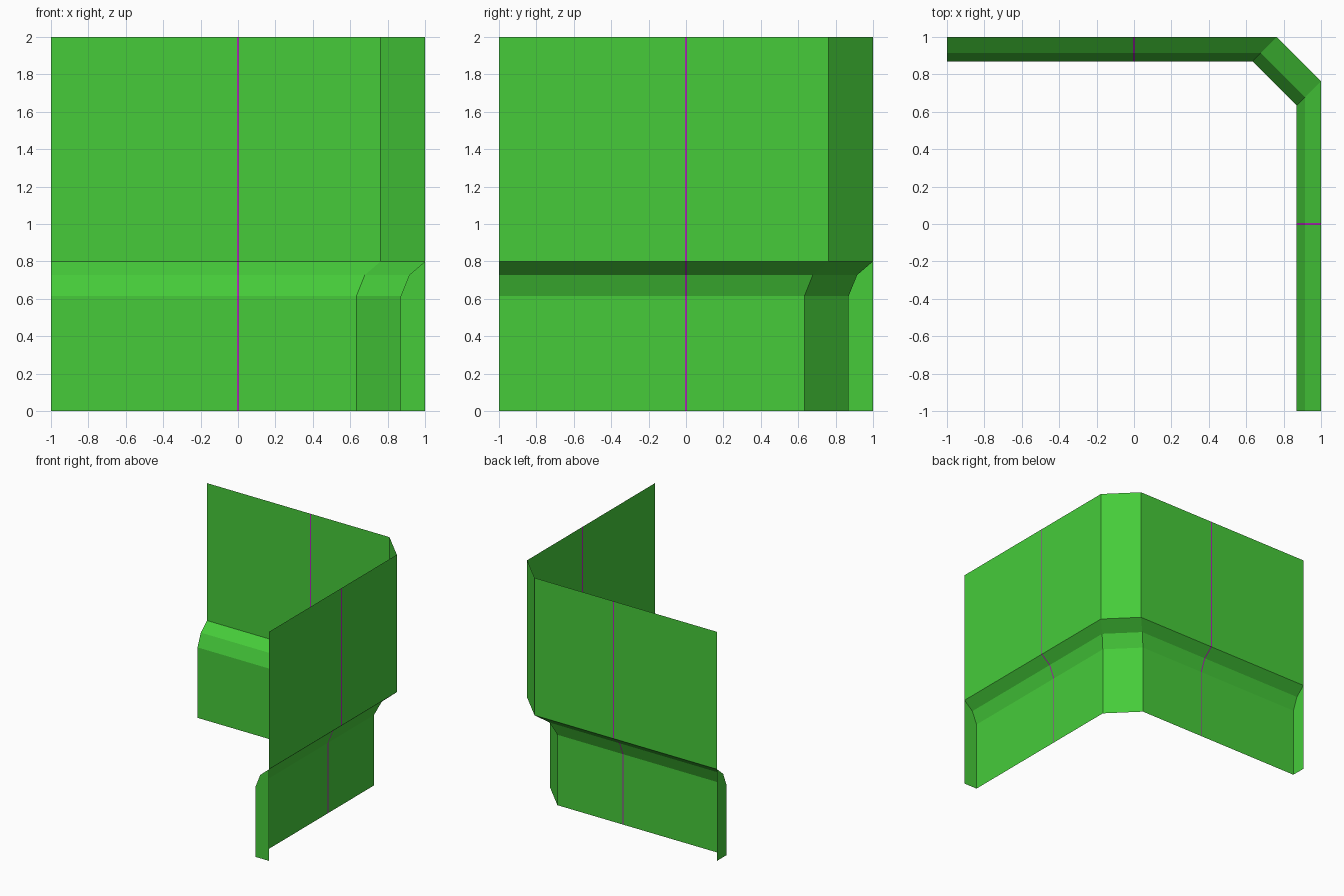
import bpy

cube = bpy.data.objects.get("Cube")
if cube:
    bpy.data.objects.remove(cube, do_unlink=True)


def material(name, color):
    mat = bpy.data.materials.new(name)
    mat.use_nodes = True
    mat.diffuse_color = color
    mat.node_tree.nodes["Principled BSDF"].inputs["Base Color"].default_value = color
    return mat


green = material("leaf green", (0.061, 0.60, 0.042, 1))
purple = material("seam purple", (0.42, 0.02, 0.45, 1))


def mesh_object(name, verts, faces, mats):
    mesh = bpy.data.meshes.new(name)
    mesh.from_pydata(verts, [], faces)
    for mat in mats:
        mesh.materials.append(mat)
    obj = bpy.data.objects.new(name, mesh)
    bpy.context.scene.collection.objects.link(obj)
    return obj


# Wall section from the floor up: inward setback and height
SECTION = [(0.13, 0), (0.13, 0.615), (0.085, 0.727), (0, 0.8), (0, 2)]
CORNER = 0.763   # where the chamfered corner starts
SEAM = 0.005     # half width of the painted seam


def plan(setback):
    """Path along the back wall, around the corner and down the side wall."""
    back = [(x, 1 - setback) for x in (-1, -SEAM, SEAM, CORNER - setback)]
    side = [(y, x) for x, y in reversed(back)]
    return back + side


# Corner wall: sweep the section along the plan
verts = [(x, y, z) for s, z in SECTION for x, y in plan(s)]
n = len(plan(0))
faces = []
for row in range(len(SECTION) - 1):
    for i in range(n - 1):
        a = row * n + i
        faces.append((a, a + n, a + n + 1, a + 1))
wall = mesh_object("corner_wall", verts, faces, [green, purple])

# Painted seam in the middle of each wall
for face in wall.data.polygons:
    if min(abs(face.center.x), abs(face.center.y)) < SEAM:
        face.material_index = 1

# End caps closing the recess under the overhang
outline = [(1, 0)] + [(1 - s, z) for s, z in SECTION[:4]]
loop = tuple(range(len(outline)))
mesh_object("side_end_cap", [(d, -1, z) for d, z in outline], [loop[::-1]], [green])
mesh_object("back_end_cap", [(-1, d, z) for d, z in outline], [loop], [green])
